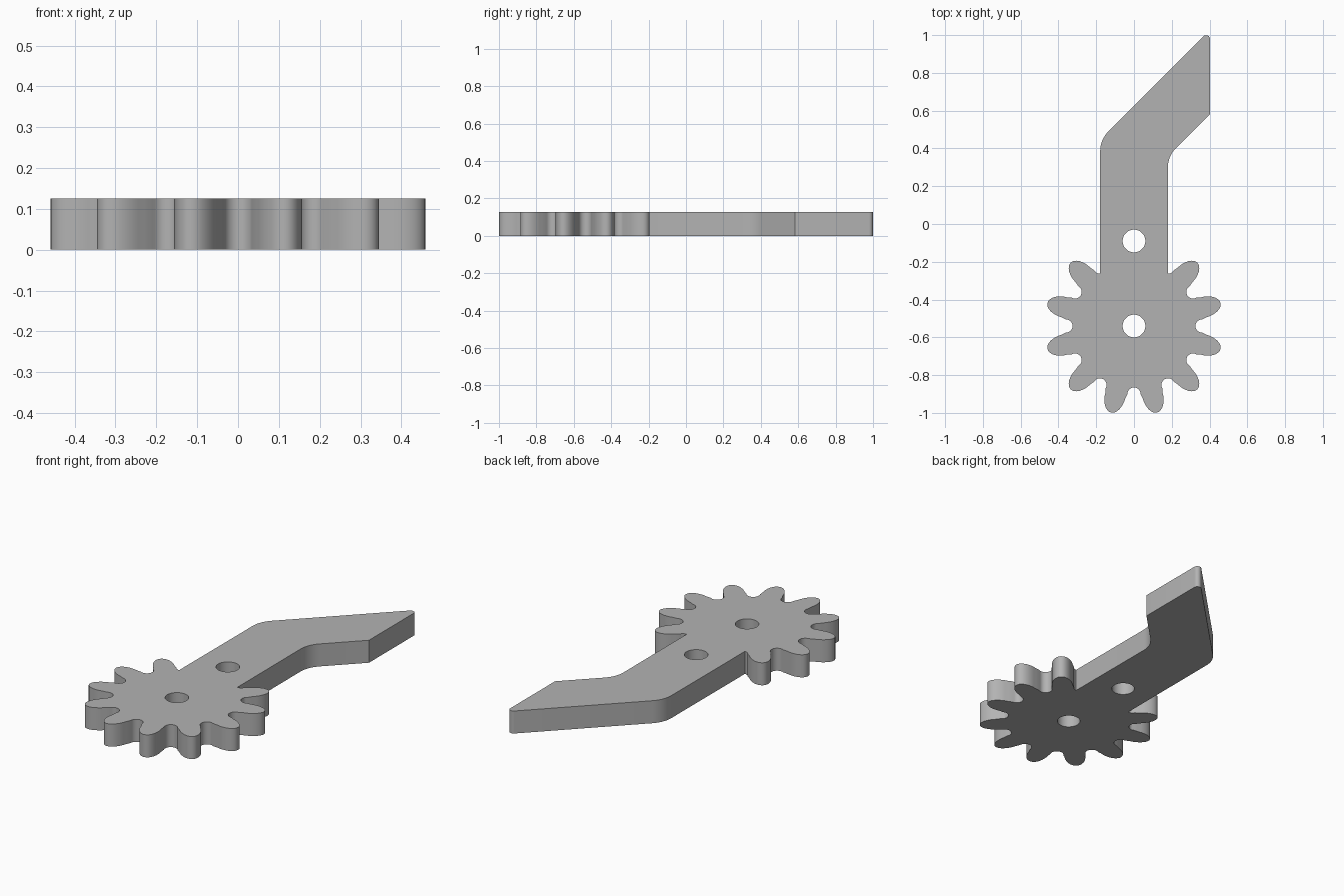
import bpy, bmesh
from math import sin, cos, tan, radians, pi
from mathutils import Vector

if "Cube" in bpy.data.objects:
    bpy.data.objects.remove(bpy.data.objects["Cube"])

THICK = 0.126
HUB = Vector((0, -0.54))
ARM = 0.179          # half width of the arm
END = 0.403          # x of the arm's cut end
PITCH = 30           # degrees between teeth


def polar(r, deg):
    return Vector((r * cos(radians(deg)), r * sin(radians(deg))))


def arc(centre, r, start, stop, n):
    return [centre + polar(r, start + (stop - start) * i / n) for i in range(n + 1)]


def tooth(deg):
    """Half-ellipse tooth pointing away from the hub."""
    out, side = polar(1, deg), polar(1, deg + 90)
    pts = []
    for i in range(17):
        t = -pi / 2 + pi * i / 16
        pts.append(HUB + out * (0.38 + 0.094 * cos(t)) + side * 0.055 * sin(t))
    return pts


def valley(deg, start=90, stop=270):
    """Round root between two teeth."""
    return arc(HUB + polar(0.36, deg), 0.035, deg - start, deg - stop, 10)


def fillet(before, corner, after, r, n=8):
    """Round a corner between two straight edges."""
    a, b = (before - corner).normalized(), (after - corner).normalized()
    half = a.angle(b) / 2
    centre = corner + (a + b).normalized() * (r / sin(half))
    p, q = corner + a * (r / tan(half)), corner + b * (r / tan(half))
    u, v = p - centre, q - centre
    total = u.angle(v)
    return [centre + (u * sin(total * (1 - i / n)) + v * sin(total * i / n)) / sin(total)
            for i in range(n + 1)]


# Gear sector: ten teeth, with half roots where it meets the arm
outline = valley(120, 210, 270)
for k in range(10):
    angle = 135 + PITCH * k
    outline += tooth(angle)
    if k < 9:
        outline += valley(angle + PITCH / 2)
outline += valley(420, 90, 150)

# Bent arm with a pointed, slanted end
low_r, low_l = Vector((ARM, -0.26)), Vector((-ARM, -0.26))
bend_r, bend_l = Vector((ARM, ARM + 0.18)), Vector((-ARM, 0.626 - ARM))
heel, tip = Vector((END, END + 0.18)), Vector((END, END + 0.626))
outline += fillet(low_r, bend_r, heel, 0.15)
outline.append(heel)
outline += fillet(heel, tip, bend_l, 0.021)
outline += fillet(tip, bend_l, low_l, 0.15)

# Fill the outline around the two pin holes and extrude it
bm = bmesh.new()
loops = [outline] + [arc(Vector((0, y)), 0.06, 0, 352.5, 47) for y in (HUB.y, -0.09)]
edges = []
for loop in loops:
    vs = [bm.verts.new((p.x, p.y, 0)) for p in loop]
    edges += [bm.edges.new((v, vs[i - 1])) for i, v in enumerate(vs)]
bmesh.ops.triangle_fill(bm, edges=edges, use_beauty=True, normal=(0, 0, 1))
top = bmesh.ops.extrude_face_region(bm, geom=bm.faces[:])["geom"]
bmesh.ops.translate(bm, vec=(0, 0, THICK),
                    verts=[g for g in top if isinstance(g, bmesh.types.BMVert)])
bmesh.ops.recalc_face_normals(bm, faces=bm.faces[:])
mesh = bpy.data.meshes.new("gear_lever")
bm.to_mesh(mesh)
bm.free()
lever = bpy.data.objects.new("gear_lever", mesh)
bpy.context.collection.objects.link(lever)

# Plain grey material
grey = bpy.data.materials.new("plain grey")
grey.use_nodes = True
colour = (0.45, 0.45, 0.45, 1)
grey.diffuse_color = colour
grey.node_tree.nodes["Principled BSDF"].inputs["Base Color"].default_value = colour
mesh.materials.append(grey)

bpy.ops.object.select_all(action="DESELECT")
lever.select_set(True)
bpy.context.view_layer.objects.active = lever
bpy.ops.object.shade_smooth_by_angle(angle=radians(30))
